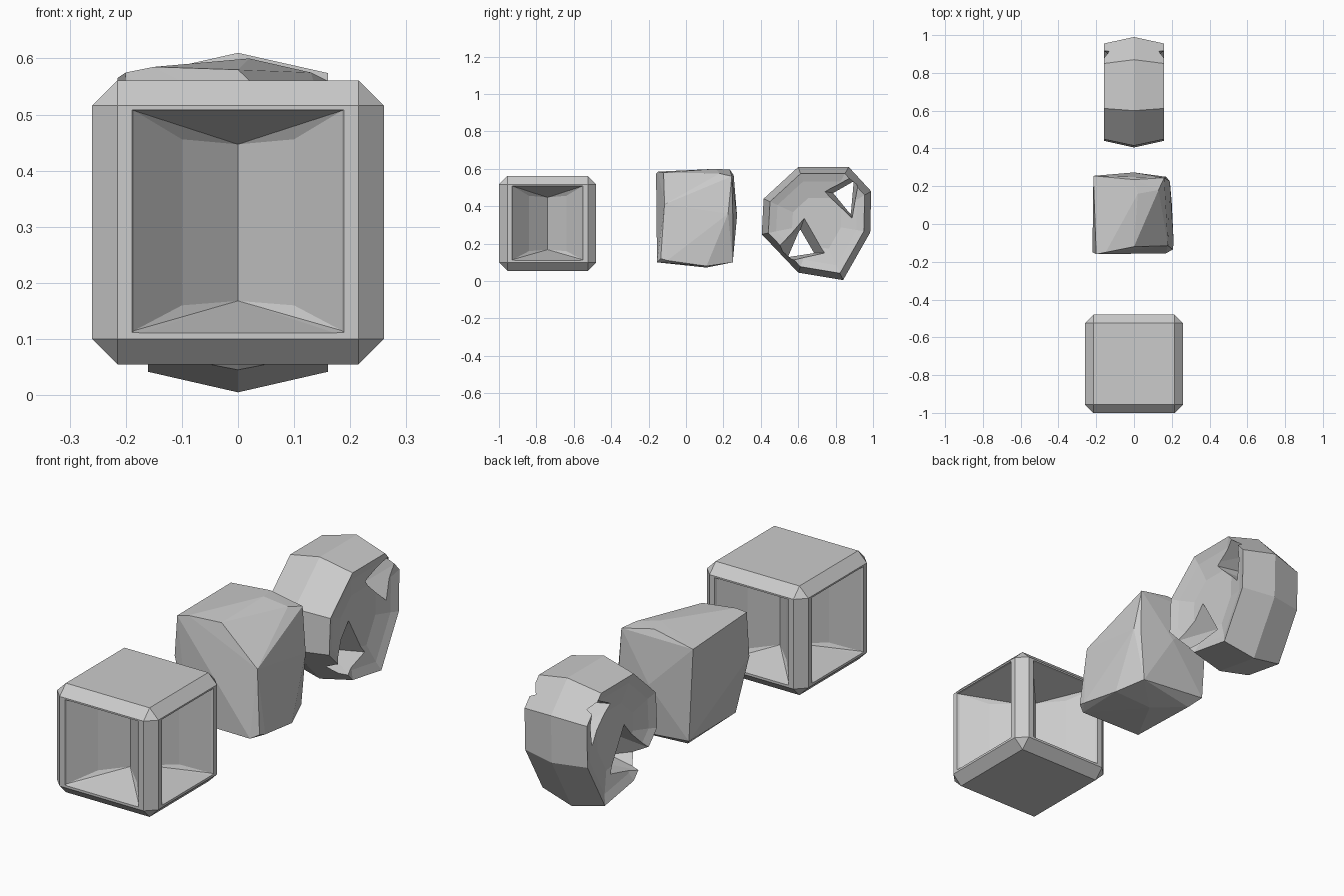
import bpy, bmesh, math
from mathutils import Matrix, Vector

if "Cube" in bpy.data.objects:
    bpy.data.objects.remove(bpy.data.objects["Cube"])


def mesh_object(name, bm):
    bmesh.ops.recalc_face_normals(bm, faces=bm.faces[:])
    me = bpy.data.meshes.new(name)
    bm.to_mesh(me)
    bm.free()
    ob = bpy.data.objects.new(name, me)
    bpy.context.collection.objects.link(ob)
    return ob


def hull(name, points):
    bm = bmesh.new()
    vs = [bm.verts.new(p) for p in points]
    r = bmesh.ops.convex_hull(bm, input=vs)
    junk = {g for g in r["geom_interior"] + r["geom_unused"]
            if isinstance(g, bmesh.types.BMVert)}
    bmesh.ops.delete(bm, geom=list(junk), context='VERTS')
    return mesh_object(name, bm)


def carve(target, cutters):
    for c in cutters:
        m = target.modifiers.new("cut", 'BOOLEAN')
        m.operation, m.object, m.solver = 'DIFFERENCE', c, 'EXACT'
    bpy.context.view_layer.update()
    dg = bpy.context.evaluated_depsgraph_get()
    me = bpy.data.meshes.new_from_object(target.evaluated_get(dg))
    target.modifiers.clear()
    target.data = me
    for c in cutters:
        bpy.data.objects.remove(c)


# Front block: chamfered cube with a deep V-shaped recess in each side
bm = bmesh.new()
bmesh.ops.create_cube(bm, size=1, matrix=Matrix.Translation((0, -.74, .308))
                      @ Matrix.Diagonal((.52, .52, .506, 1)))
bmesh.ops.bevel(bm, geom=bm.edges[:], offset=.045, segments=1, affect='EDGES')
block = mesh_object("recessed_block", bm)
recess = []
for k in range(4):
    rot = Matrix.Translation((0, -.74, 0)) @ Matrix.Rotation(k * math.pi / 2, 4, 'Z')
    pts = []
    for x, y, lo, hi in ((.205, -.30, .10, .515), (.185, -.25, .115, .507),
                         (.10, -.145, .16, .456), (0, -.05, .168, .447)):
        for s in (-1, 1):
            pts += [rot @ Vector((s * x, y, lo)), rot @ Vector((s * x, y, hi))]
    recess.append(hull("recess_cutter", list(dict.fromkeys(p.to_tuple(5) for p in pts))))
carve(block, recess)

# Middle block: irregular faceted stone
hull("faceted_stone", [
    (-.215, .255, .565), (-.20, -.16, .575), (-.15, -.15, .585), (.02, .16, .60),
    (.13, .18, .575), (.16, .245, .56), (0, .235, .595), (0, -.12, .58),
    (.18, -.115, .41), (.19, .225, .36), (.17, .25, .36), (0, .273, .35),
    (-.22, -.15, .38), (-.21, .05, .42), (-.19, .25, .13),
    (.205, -.135, .12), (.17, -.155, .10), (-.15, -.15, .10),
    (.21, -.10, .11), (.20, .11, .08), (.15, .25, .10), (0, .11, .072), (-.15, .2, .09),
])

# Rear wheel: eight-sided disc with a ridged tread and shallow dished sides
outline = ((.60, .61), (.87, .61), (.99, .48), (.985, .26),
           (.84, .005), (.60, .045), (.405, .25), (.415, .44))
cy, cz = .70, .31
bm = bmesh.new()
rows = []
for x, f in ((-.125, .45), (-.145, .74), (-.16, .88), (0, 1), (.16, .88), (.145, .74), (.125, .45)):
    rows.append([bm.verts.new((x, cy + (y - cy) * f, cz + (z - cz) * f)) for y, z in outline])
for a, b in zip(rows, rows[1:]):
    for i in range(8):
        j = (i + 1) % 8
        bm.faces.new((a[i], a[j], b[j], b[i]))
bm.faces.new(rows[0])
bm.faces.new(rows[-1])
wheel = mesh_object("wheel", bm)

# Two waisted triangular holes through the wheel
holes = (([(.61, .27), (.55, .13), (.68, .15)], [(.64, .36), (.49, .18), (.57, .11), (.76, .15)]),
         ([(.79, .47), (.895, .53), (.88, .36)], [(.73, .48), (.87, .55), (.92, .51), (.89, .33)]))
cuts = []
for inner, outer in holes:
    for s in (-1, 1):
        cuts.append(hull("hole_cutter", [(-.01 * s, y, z) for y, z in inner]
                         + [(.175 * s, y, z) for y, z in outer]))
carve(wheel, cuts)
